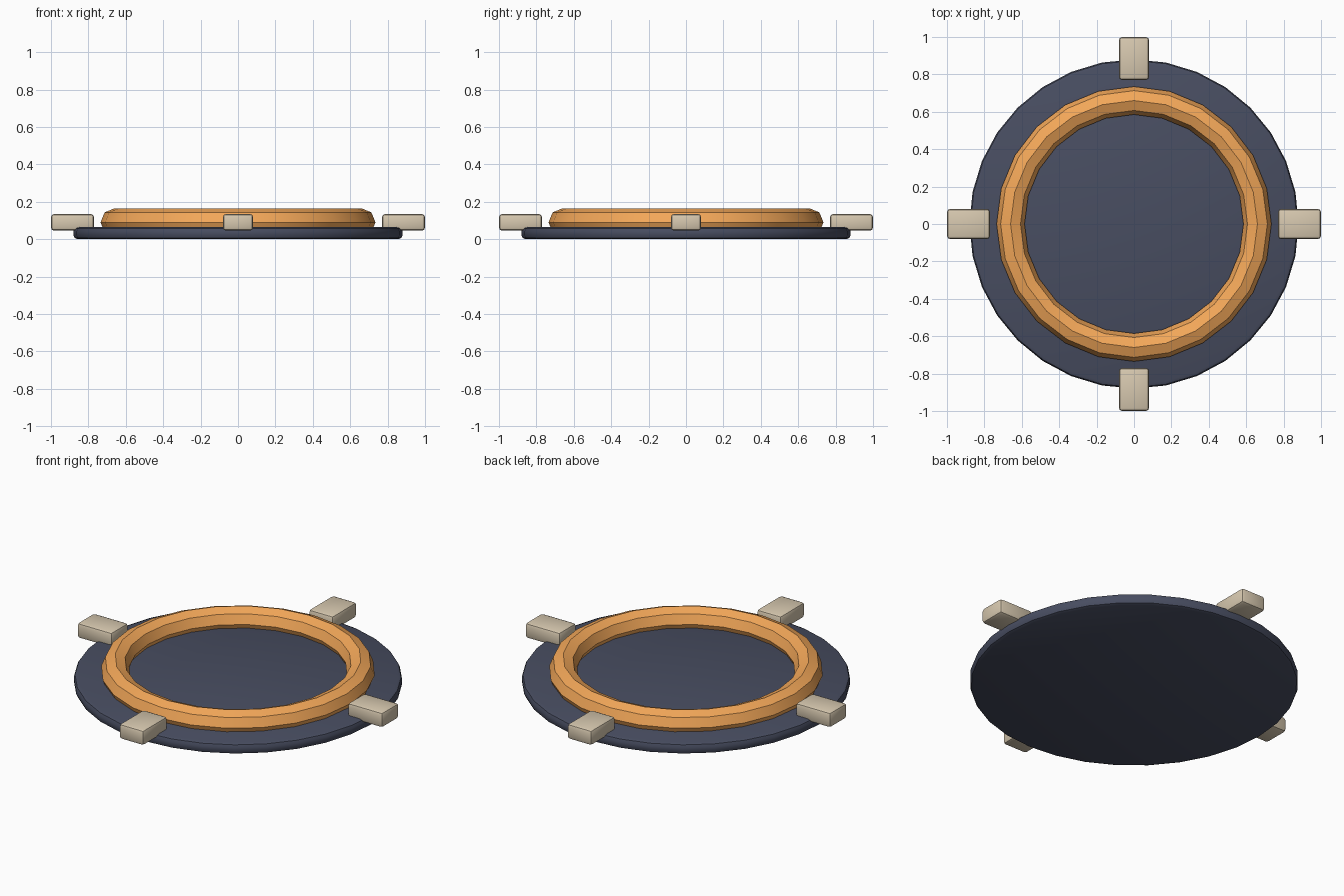
import bpy, math

if "Cube" in bpy.data.objects:
    bpy.data.objects.remove(bpy.data.objects["Cube"])


def material(name, color):
    m = bpy.data.materials.new(name)
    m.diffuse_color = (*color, 1)
    m.use_nodes = True
    m.node_tree.nodes["Principled BSDF"].inputs["Base Color"].default_value = m.diffuse_color
    return m


def finish(name, mat, bevel=0, segments=2):
    ob = bpy.context.object
    ob.name = name
    ob.data.materials.append(mat)
    if bevel:
        mod = ob.modifiers.new("Bevel", 'BEVEL')
        mod.width = bevel
        mod.segments = segments
        mod.limit_method = 'ANGLE'
        mod.angle_limit = math.radians(40)
        bpy.ops.object.modifier_apply(modifier=mod.name)
    bpy.ops.object.shade_smooth_by_angle(angle=math.radians(40))
    return ob


navy = material("navy", (0.065, 0.075, 0.12))
orange = material("orange", (0.9, 0.39, 0.10))
cream = material("cream", (0.68, 0.58, 0.43))

# Base disc with a rounded rim
bpy.ops.mesh.primitive_cylinder_add(vertices=32, radius=0.88, depth=0.064,
                                    location=(0, 0, 0.032))
finish("base_disc", navy, 0.022)

# Raised ring, partly sunk into the disc
bpy.ops.mesh.primitive_torus_add(major_radius=0.66, minor_radius=0.075,
                                 major_segments=24, minor_segments=8,
                                 location=(0, 0, 0.09))
finish("ring", orange)

# Four clamp blocks overhanging the rim
for i, side in enumerate(("right", "back", "left", "front")):
    a = i * math.pi / 2
    bpy.ops.mesh.primitive_cube_add(
        size=1, location=(0.885 * math.cos(a), 0.885 * math.sin(a), 0.09),
        rotation=(0, 0, a))
    bpy.context.object.scale = (0.23, 0.162, 0.09)
    bpy.ops.object.transform_apply(location=False, rotation=False, scale=True)
    finish(side + "_clamp", cream, 0.018)
